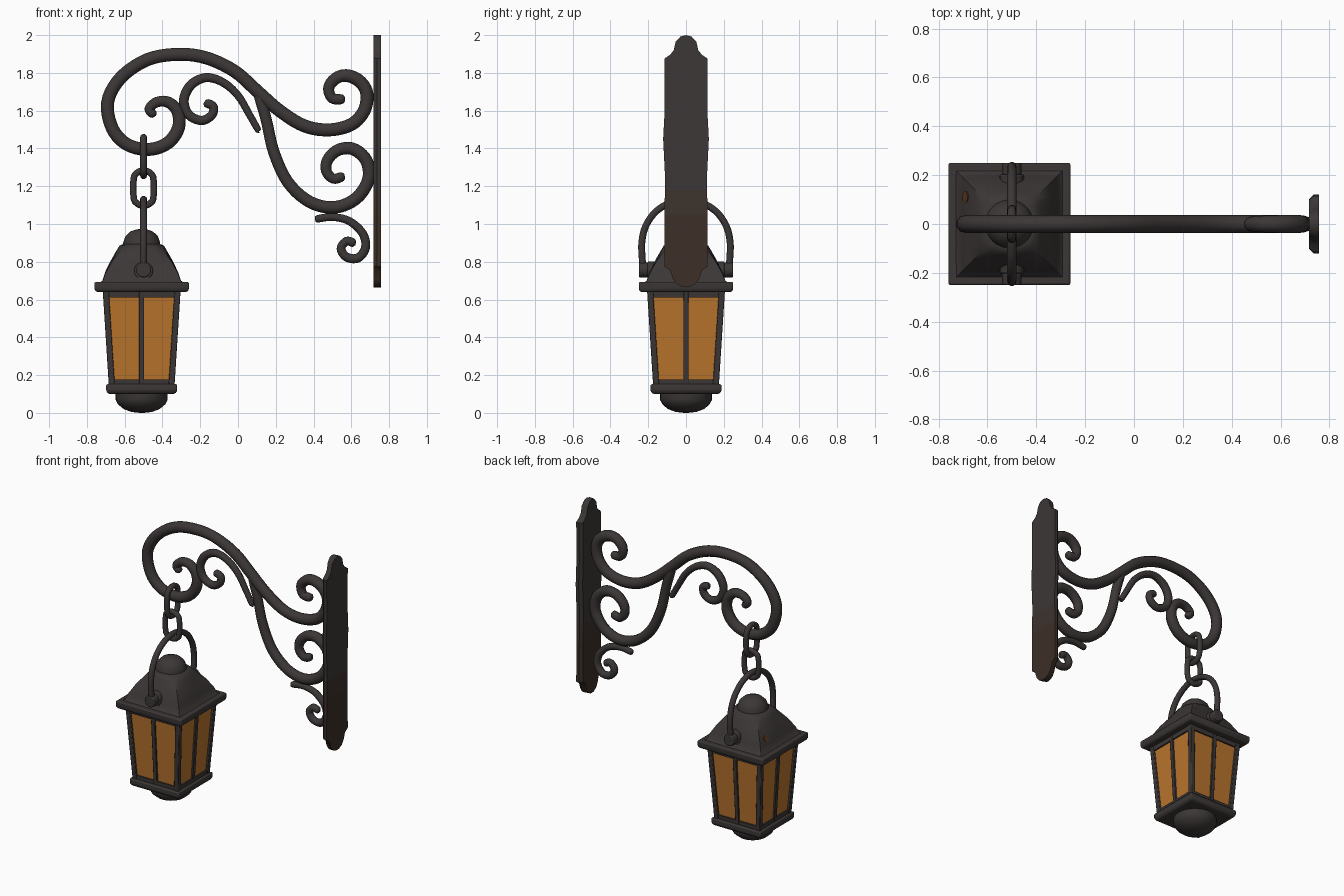
import bpy, bmesh, math
from mathutils import Vector

if "Cube" in bpy.data.objects:
    bpy.data.objects.remove(bpy.data.objects["Cube"])

LX = -0.51   # lantern centre
HX = -0.50   # chain and handle centre


def mat(name, rgb):
    m = bpy.data.materials.new(name)
    m.diffuse_color = (*rgb, 1)
    m.use_nodes = True
    m.node_tree.nodes["Principled BSDF"].inputs["Base Color"].default_value = m.diffuse_color
    return m


IRON = mat("dark iron", (0.045, 0.038, 0.037))
WORN = mat("worn iron", (0.046, 0.033, 0.027))
RUST = mat("rusty iron", (0.047, 0.029, 0.020))
SPOT = mat("rust spot", (0.10, 0.042, 0.014))
GLASS = mat("amber glass", (0.485, 0.175, 0.026))


def finish(ob, material=IRON, bevel=0):
    if not ob.data.materials:
        ob.data.materials.append(material)
    if bevel:
        b = ob.modifiers.new("bevel", 'BEVEL')
        b.width, b.segments = bevel, 2
    bpy.ops.object.select_all(action='DESELECT')
    ob.select_set(True)
    bpy.context.view_layer.objects.active = ob
    bpy.ops.object.shade_smooth_by_angle(angle=math.radians(40))
    return ob


def loft(name, rings, material=IRON, bevel=0):
    """Skin a list of equal-length point rings and cap both ends."""
    bm = bmesh.new()
    rows = [[bm.verts.new(p) for p in r] for r in rings]
    n = len(rows[0])
    for a, b in zip(rows, rows[1:]):
        for i in range(n):
            j = (i + 1) % n
            bm.faces.new((a[i], a[j], b[j], b[i]))
    bm.faces.new(rows[0])
    bm.faces.new(rows[-1])
    bmesh.ops.recalc_face_normals(bm, faces=bm.faces)
    me = bpy.data.meshes.new(name)
    bm.to_mesh(me)
    bm.free()
    ob = bpy.data.objects.new(name, me)
    bpy.context.collection.objects.link(ob)
    return finish(ob, material, bevel)


def rect(cx, cy, z, hx, hy):
    return [(cx - hx, cy - hy, z), (cx + hx, cy - hy, z), (cx + hx, cy + hy, z), (cx - hx, cy + hy, z)]


def round_square(h, z, t, n=32):
    """Ring of half width h: square at t = 0, circle at t = 1."""
    pts = []
    for i in range(n):
        a = 2 * math.pi * i / n
        c, s = math.cos(a), math.sin(a)
        k = h * (t + (1 - t) / max(abs(c), abs(s)))
        pts.append((LX + k * c, k * s, z))
    return pts


def smooth_path(pts, steps=5, closed=False):
    """Catmull-Rom through the points; any number of components."""
    p = [Vector(q) for q in pts]
    n = len(p)
    get = (lambda i: p[i % n]) if closed else (lambda i: p[max(0, min(n - 1, i))])
    out = []
    for i in range(n if closed else n - 1):
        a, b, c, d = (get(i + k) for k in (-1, 0, 1, 2))
        for s in range(steps):
            t = s / steps
            out.append(0.5 * (2 * b + (c - a) * t + (2 * a - 5 * b + 4 * c - d) * t * t
                              + (3 * b - a - 3 * c + d) * t ** 3))
    return out if closed else out + [p[-1]]


def tube(name, pts, closed=False, steps=5):
    """Round bar along (x, y, z, radius) points."""
    cu = bpy.data.curves.new(name, 'CURVE')
    cu.dimensions = '3D'
    cu.bevel_depth, cu.bevel_resolution, cu.use_fill_caps = 1, 3, True
    path = smooth_path(pts, steps, closed)
    sp = cu.splines.new('POLY')
    sp.points.add(len(path) - 1)
    for q, v in zip(sp.points, path):
        q.co, q.radius = (v[0], v[1], v[2], 1), v[3]
    sp.use_cyclic_u = closed
    ob = bpy.data.objects.new(name, cu)
    bpy.context.collection.objects.link(ob)
    bpy.ops.object.select_all(action='DESELECT')
    ob.select_set(True)
    bpy.context.view_layer.objects.active = ob
    bpy.ops.object.convert(target='MESH')
    return finish(bpy.context.object)


def scroll(name, pts, r, r0, r1):
    """Flat scroll in the XZ plane, thinning to r0 and r1 with rounded tips."""
    n = len(pts) - 1
    full = []
    for i, (x, z) in enumerate(pts):
        k = min(1, i / 5), min(1, (n - i) / 5)
        full.append((x, 0, z, min(r0 + (r - r0) * k[0], r1 + (r - r1) * k[1])))
    for at, nxt in ((0, 1), (-1, -2)):
        p, q = Vector(full[at]), Vector(full[nxt])
        d = (p - q)
        d[3] = 0
        d.normalize()
        tip = p + d * p[3] * 0.6
        tip[3] = p[3] * 0.45
        full.insert(0, tuple(tip)) if at == 0 else full.append(tuple(tip))
    return tube(name, full)


def disc(name, loc, r, depth, direction, material=IRON, bevel=0.006):
    bpy.ops.mesh.primitive_cylinder_add(vertices=20, radius=r, depth=depth, location=loc)
    ob = bpy.context.object
    ob.name = name
    ob.rotation_euler = Vector(direction).to_track_quat('Z', 'Y').to_euler()
    return finish(ob, material, bevel)


# Wall plate: ogee-ended outline, chamfered towards the room, rusting at the foot
half = [(0.03, 1.992), (0.055, 1.965), (0.065, 1.92), (0.085, 1.895), (0.115, 1.875), (0.113, 1.6),
        (0.121, 1.45), (0.111, 1.25), (0.113, 1.1), (0.115, 0.775), (0.085, 0.755), (0.07, 0.71),
        (0.05, 0.682), (0.02, 0.667)]
outline = [(0, 2.0)] + half + [(0, 0.665)] + [(-y, z) for y, z in reversed(half)]
plate = loft("wall_plate", [[(x, y * k, z) for y, z in outline]
                            for x, k in ((0.717, 0.85), (0.735, 1), (0.757, 1))])
bm = bmesh.new()
bm.from_mesh(plate.data)
for z in (1.18, 1.05):
    bmesh.ops.bisect_plane(bm, geom=bm.verts[:] + bm.edges[:] + bm.faces[:],
                           plane_co=(0, 0, z), plane_no=(0, 0, 1))
for f in bm.faces:
    z = f.calc_center_median().z
    f.material_index = 0 if z > 1.18 else 1 if z > 1.05 else 2
bm.to_mesh(plate.data)
bm.free()
plate.data.materials.append(WORN)
plate.data.materials.append(RUST)

# Scrollwork bracket
scroll("main_arm", [
    (0.55, 1.66), (0.50, 1.665), (0.48, 1.71), (0.495, 1.75), (0.54, 1.782), (0.595, 1.782),
    (0.65, 1.75), (0.682, 1.69), (0.668, 1.60), (0.60, 1.527), (0.48, 1.498), (0.35, 1.52),
    (0.22, 1.60), (0.10, 1.705), (-0.02, 1.81), (-0.17, 1.88), (-0.32, 1.898), (-0.48, 1.87),
    (-0.62, 1.775), (-0.69, 1.645), (-0.665, 1.505), (-0.585, 1.42), (-0.47, 1.395),
    (-0.37, 1.43), (-0.315, 1.51), (-0.32, 1.595), (-0.37, 1.645), (-0.43, 1.645),
    (-0.47, 1.61), (-0.45, 1.58)], 0.036, 0.027, 0.024)
scroll("inner_scroll", [
    (0.105, 1.50), (0.06, 1.58), (0.00, 1.68), (-0.08, 1.75), (-0.17, 1.775), (-0.25, 1.735),
    (-0.287, 1.655), (-0.262, 1.58), (-0.195, 1.548), (-0.14, 1.575), (-0.13, 1.62),
    (-0.165, 1.64)], 0.027, 0.018, 0.024)
scroll("lower_arm", [
    (0.11, 1.69), (0.15, 1.55), (0.19, 1.38), (0.265, 1.22), (0.38, 1.117), (0.51, 1.088),
    (0.625, 1.135), (0.69, 1.235), (0.68, 1.335), (0.61, 1.397), (0.53, 1.392), (0.475, 1.34),
    (0.468, 1.28), (0.505, 1.24), (0.55, 1.25)], 0.035, 0.03, 0.026)
scroll("foot_scroll", [
    (0.42, 1.027), (0.50, 1.037), (0.59, 1.015), (0.66, 0.95), (0.675, 0.875), (0.635, 0.82),
    (0.575, 0.825), (0.545, 0.87), (0.575, 0.91), (0.61, 0.90)], 0.026, 0.02, 0.023)


# Chain links: upper one faces sideways, lower one faces front
def link(name, zc, hw, hh, sideways, r=0.018):
    pts = []
    for i in range(16):
        a = 2 * math.pi * i / 16
        u = hw * math.cos(a)
        v = hw * math.sin(a) + math.copysign(hh - hw, math.sin(a)) * min(1, abs(math.sin(a)) * 2.6)
        pts.append((HX, u, zc + v, r) if sideways else (HX + u, 0, zc + v, r))
    tube(name, pts, closed=True, steps=2)


link("upper_link", 1.357, 0.06, 0.102, True)
link("lower_link", 1.19, 0.055, 0.093, False)

# Carrying handle with its pivots on the roof
arch = [(0.226, 0.735), (0.232, 0.82), (0.234, 0.90), (0.215, 0.985), (0.165, 1.06), (0.09, 1.11)]
arch = [(-y, z) for y, z in arch] + [(0, 1.13)] + [(y, z) for y, z in reversed(arch)]
tube("handle", [(HX, y, z, 0.019) for y, z in arch])
for side, s in (("front", -1), ("back", 1)):
    disc(side + "_handle_bolt", (HX, s * 0.225, 0.757), 0.04, 0.05, (0, s, 0))
    disc(side + "_pivot_pin", (HX, s * 0.20, 0.757), 0.018, 0.10, (0, s, 0), bevel=0)
    disc(side + "_pivot_bracket", (HX, s * 0.178, 0.752), 0.05, 0.05, (0, s, 0))

# Lantern roof, knob and eaves
loft("eaves", [rect(LX, 0, z, h, h) for z, h in ((0.64, 0.24), (0.652, 0.25), (0.693, 0.25))], bevel=0.008)
loft("roof", [round_square(h, z, t) for h, z, t in (
    (0.225, 0.688, 0), (0.208, 0.70, 0.02), (0.195, 0.74, 0.06), (0.167, 0.80, 0.18),
    (0.133, 0.86, 0.5), (0.118, 0.885, 0.8), (0.10, 0.893, 0.9))])
loft("roof_knob", [round_square(h, z, 1) for h, z in (
    (0.10, 0.87), (0.098, 0.90), (0.086, 0.935), (0.06, 0.96), (0.03, 0.971), (0.005, 0.974))])
disc("roof_rust_spot", (LX - 0.178, 0.11, 0.768), 0.024, 0.009, (-0.9, 0, 0.45), SPOT, 0)

# Glass body, tapering downwards
ZB, ZT, HB, HT = 0.145, 0.645, 0.174, 0.206


def half_at(z):
    return HB + (HT - HB) * (z - ZB) / (ZT - ZB)


loft("glass", [rect(LX, 0, z, half_at(z) - 0.014, half_at(z) - 0.014) for z in (ZB, ZT)], GLASS)

# Corner posts, mullions and glazing rails
W = 0.016
for i in range(4):
    a = i * math.pi / 2
    c, s = round(math.cos(a)), round(math.sin(a))
    loft("corner_post", [rect(LX + (c - s) * (half_at(z) - W), (c + s) * (half_at(z) - W), z, W, W)
                         for z in (ZB, ZT)], bevel=0.004)
    loft("mullion", [rect(LX + c * (half_at(z) - W), s * (half_at(z) - W), z, W * 0.85, W * 0.85)
                     for z in (ZB, ZT)], bevel=0.003)
for name, z0, z1 in (("bottom_rail", ZB, 0.178), ("top_rail", 0.61, ZT)):
    loft(name, [rect(LX, 0, z, half_at(z) - 0.004, half_at(z) - 0.004) for z in (z0, z1)])

# Base plate and rounded bottom
loft("base_plate", [rect(LX, 0, z, h, h) for z, h in ((0.10, 0.175), (0.115, 0.188), (0.152, 0.188))], bevel=0.008)
loft("bottom_dome", [round_square(h, z, 1) for h, z in (
    (0.137, 0.11), (0.138, 0.07), (0.125, 0.045), (0.095, 0.02), (0.055, 0.005), (0.01, 0.0))])
